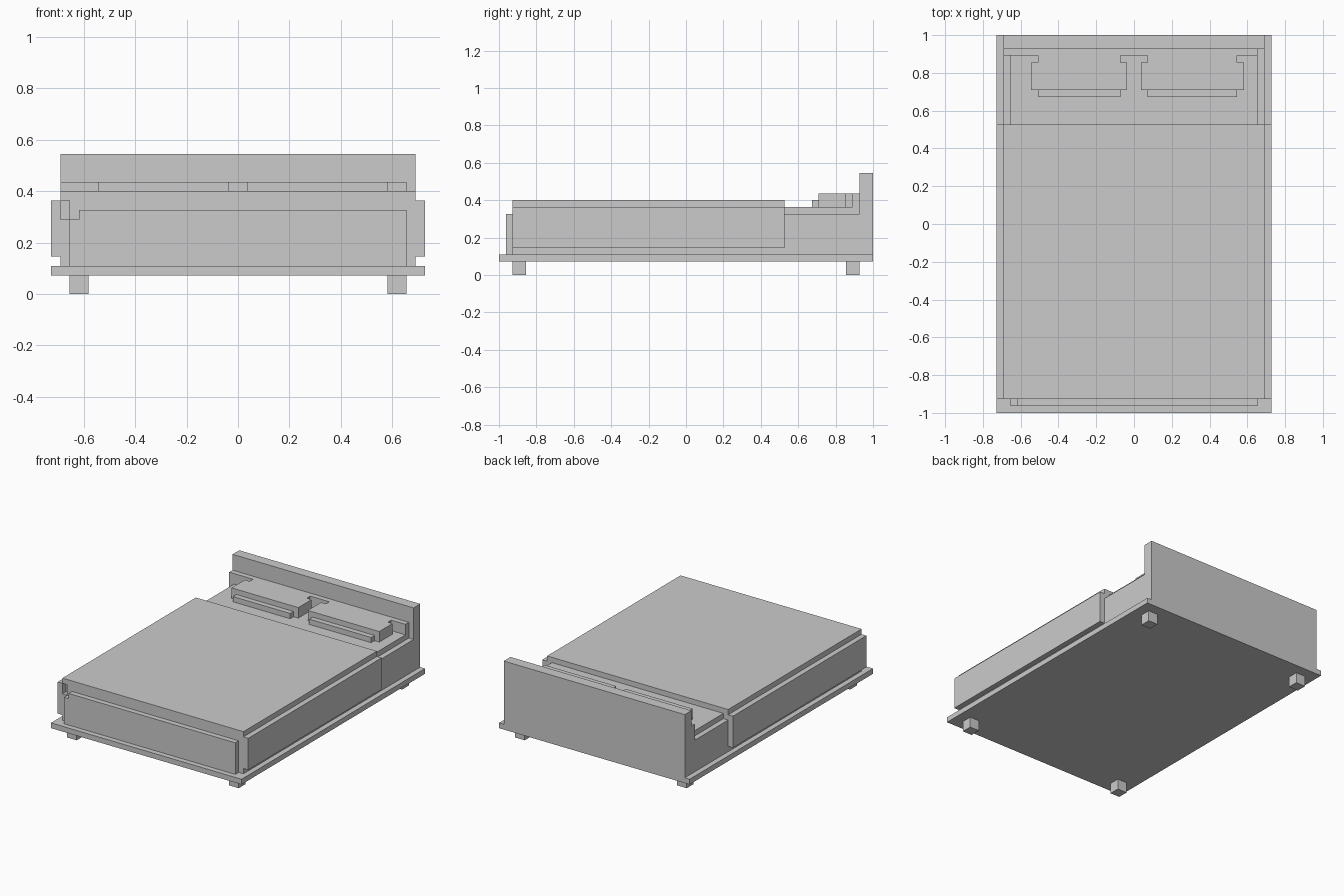
import bpy
import bmesh

if "Cube" in bpy.data.objects:
    bpy.data.objects.remove(bpy.data.objects["Cube"])

U = 2 / 55  # block size of the model grid


def box(name, x, y, z):
    """Box from (min, max) ranges in grid units."""
    bm = bmesh.new()
    bmesh.ops.create_cube(bm, size=1)
    for v in bm.verts:
        v.co = [r[c > 0] * U for r, c in zip((x, y, z), v.co)]
    mesh = bpy.data.meshes.new(name)
    bm.to_mesh(mesh)
    bm.free()
    ob = bpy.data.objects.new(name, mesh)
    bpy.context.collection.objects.link(ob)
    return ob


# Legs
for side, x in (("left", (-18, -16)), ("right", (16, 18))):
    box(f"front_leg_{side}", x, (-25.5, -23.5), (0, 2))
    box(f"back_leg_{side}", x, (23.5, 25.5), (0, 2))

# Base slab and headboard
box("base_slab", (-20, 20), (-27.5, 27.5), (2, 3))
box("headboard", (-19, 19), (25.5, 27.5), (3, 15))

# Mattress core with lower shoulders along both sides
box("mattress", (-18, 18), (-25.5, 25.5), (3, 10))
box("mattress_side_right", (18, 19), (-25.5, 14.5), (3, 10))
box("mattress_side_left", (-19, -18), (-24.5, 14.5), (3, 10))
box("mattress_corner_left", (-19, -18), (-25.5, -24.5), (3, 8))
box("head_side_right", (18, 19), (14.5, 25.5), (3, 9))
box("head_side_left", (-19, -18), (14.5, 25.5), (3, 9))

# Blanket: top, hanging sides and foot panel with a notched corner
box("blanket_top", (-19, 19), (-25.5, 14.5), (10, 11))
box("blanket_side_right", (19, 20), (-25.5, 14.5), (4, 10))
box("blanket_side_left", (-20, -19), (-25.5, 14.5), (4, 10))
box("foot_panel", (-17, 18), (-26.5, -25.5), (3, 9))
box("foot_panel_corner", (-18, -17), (-26.5, -25.5), (3, 8))

# Bolster strip against the headboard
box("bolster", (-18, 18), (24.5, 25.5), (10, 12))
box("bolster_end_left", (-19, -18), (24.5, 25.5), (9, 12))

# Pillows: main block, narrower back neck and low front lip
for side, a, b, lip in (("left", -15, -1, (-14, -2)), ("right", 1, 16, (2, 15))):
    box(f"pillow_{side}", (a, b), (19.5, 23.5), (10, 12))
    box(f"pillow_back_{side}", lip, (23.5, 24.5), (10, 12))
    box(f"pillow_lip_{side}", lip, (18.5, 19.5), (10, 11))
